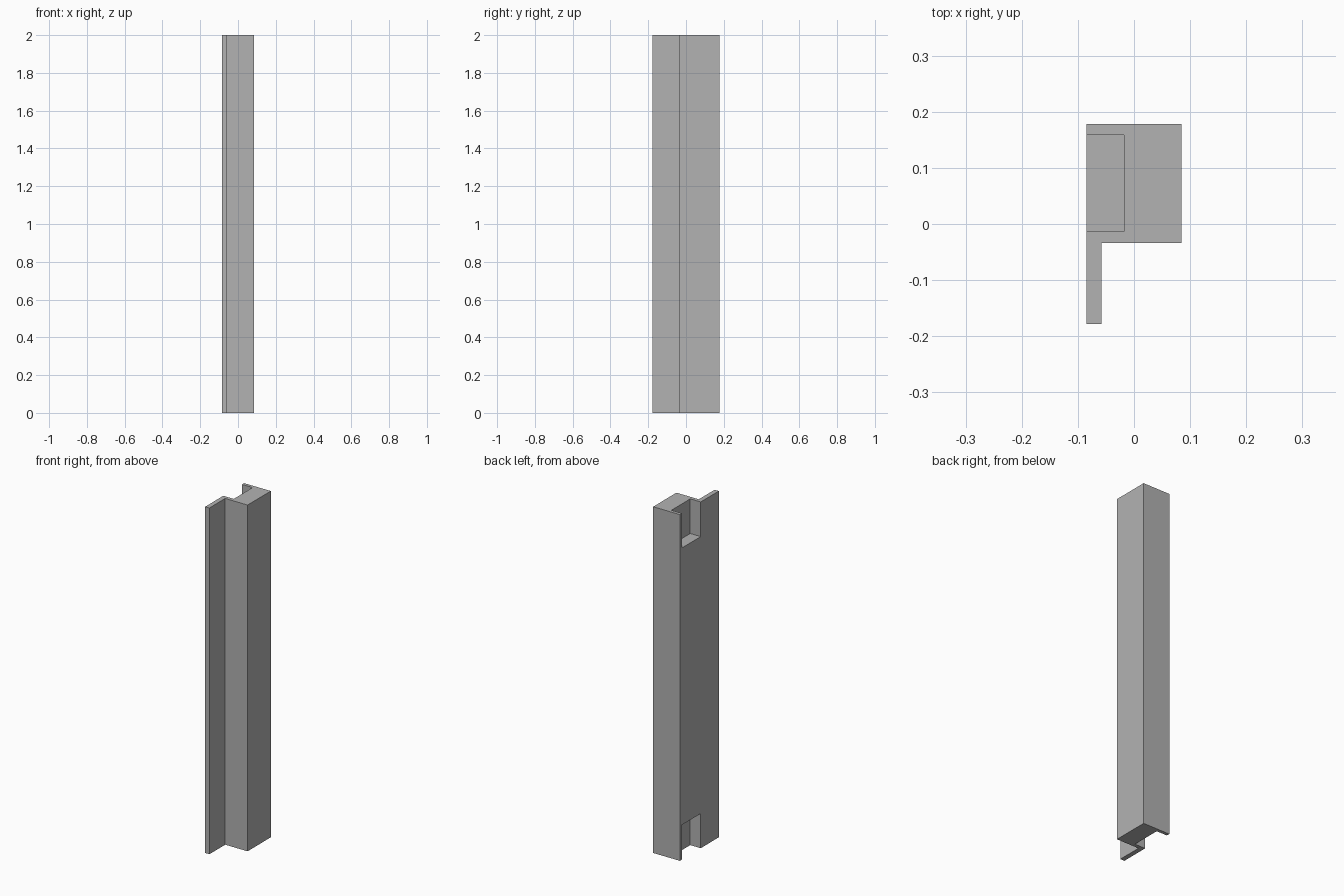
import bpy
import bmesh

if "Cube" in bpy.data.objects:
    bpy.data.objects.remove(bpy.data.objects["Cube"], do_unlink=True)

HEIGHT = 2.0
NOTCH = 0.2

# Single grey material
grey = bpy.data.materials.new("mid_grey")
grey.use_nodes = True
colour = (0.448, 0.448, 0.448, 1)
grey.diffuse_color = colour
grey.node_tree.nodes["Principled BSDF"].inputs["Base Color"].default_value = colour


def prism(name, profile, z0, z1):
    """Extrude a flat outline upward from z0 to z1."""
    bm = bmesh.new()
    base = bm.faces.new([bm.verts.new((x, y, z0)) for x, y in profile])
    top = bmesh.ops.extrude_face_region(bm, geom=[base])["geom"]
    verts = [v for v in top if isinstance(v, bmesh.types.BMVert)]
    bmesh.ops.translate(bm, vec=(0, 0, z1 - z0), verts=verts)
    bmesh.ops.recalc_face_normals(bm, faces=bm.faces)
    mesh = bpy.data.meshes.new(name)
    bm.to_mesh(mesh)
    bm.free()
    mesh.materials.append(grey)
    obj = bpy.data.objects.new(name, mesh)
    bpy.context.collection.objects.link(obj)
    return obj


# Post with a thin full-height flange
left, right, web = -0.085, 0.085, -0.058
front, step, back = -0.178, -0.034, 0.178
post = prism("flanged_post", [
    (left, front), (web, front), (web, step),
    (right, step), (right, back), (left, back)], 0, HEIGHT)

# Pockets at both ends, open to the side and the end
pocket = [(-0.2, -0.013), (-0.018, -0.013), (-0.018, 0.159), (-0.2, 0.159)]
cutters = [prism("bottom_pocket_cutter", pocket, -0.1, NOTCH),
           prism("top_pocket_cutter", pocket, HEIGHT - NOTCH, HEIGHT + 0.1)]
for cutter in cutters:
    cutter.hide_render = True
    mod = post.modifiers.new(cutter.name, "BOOLEAN")
    mod.operation = "DIFFERENCE"
    mod.solver = "EXACT"
    mod.object = cutter

# Bake the cuts and discard the cutters
depsgraph = bpy.context.evaluated_depsgraph_get()
cut_mesh = bpy.data.meshes.new_from_object(post.evaluated_get(depsgraph))
post.modifiers.clear()
post.data = cut_mesh
for cutter in cutters:
    bpy.data.objects.remove(cutter, do_unlink=True)
